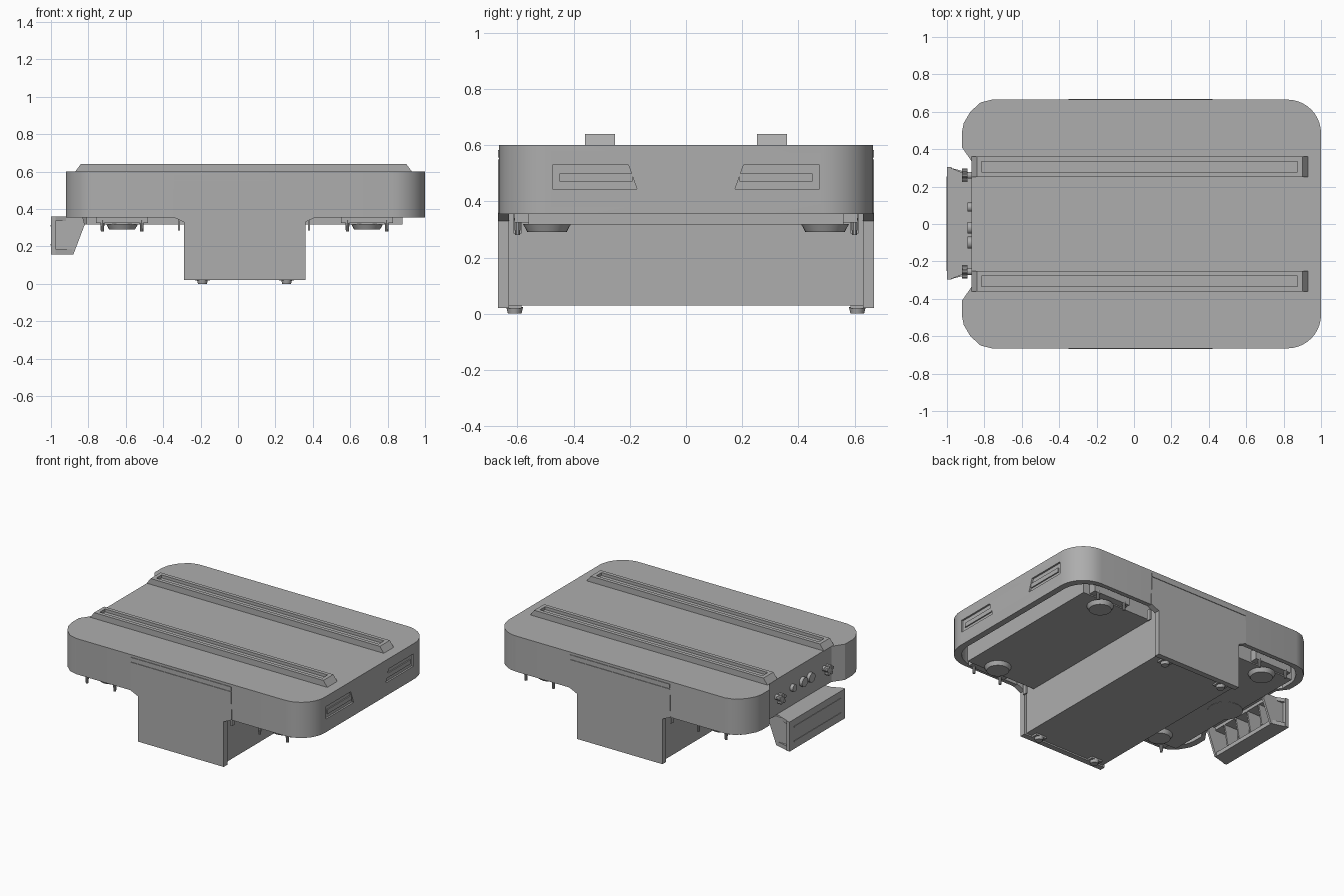
import bpy, bmesh, math
from mathutils import Matrix, Vector

if "Cube" in bpy.data.objects:
    bpy.data.objects.remove(bpy.data.objects["Cube"], do_unlink=True)

grey = bpy.data.materials.new("plain grey")
grey.use_nodes = True
colour = (0.42, 0.42, 0.42, 1)
grey.diffuse_color = colour
grey.node_tree.nodes["Principled BSDF"].inputs["Base Color"].default_value = colour
parts = []


def finish(name, bm):
    bmesh.ops.recalc_face_normals(bm, faces=bm.faces[:])
    mesh = bpy.data.meshes.new(name)
    bm.to_mesh(mesh)
    bm.free()
    mesh.materials.append(grey)
    ob = bpy.data.objects.new(name, mesh)
    bpy.context.collection.objects.link(ob)
    parts.append(ob)
    return ob


def prism(name, profile, lo, hi, axis):
    """Extrude a 2D profile along the x, y or z axis."""
    place = {"x": lambda a, b, h: (h, a, b),
             "y": lambda a, b, h: (a, h, b),
             "z": lambda a, b, h: (a, b, h)}[axis]
    bm = bmesh.new()
    ends = [[bm.verts.new(place(a, b, h)) for a, b in profile] for h in (lo, hi)]
    for ring in ends:
        bm.faces.new(ring)
    n = len(profile)
    for i in range(n):
        j = (i + 1) % n
        bm.faces.new((ends[0][i], ends[0][j], ends[1][j], ends[1][i]))
    return finish(name, bm)


def box(name, x0, x1, y0, y1, z0, z1):
    return prism(name, [(x0, y0), (x1, y0), (x1, y1), (x0, y1)], z0, z1, "z")


def disc(name, centre, r0, r1, depth, axis="z", sides=24):
    bm = bmesh.new()
    turn = Matrix.Rotation(math.pi / 2, 4, "Y") if axis == "x" else Matrix()
    bmesh.ops.create_cone(bm, cap_ends=True, segments=sides, radius1=r0, radius2=r1,
                          depth=depth, matrix=Matrix.Translation(centre) @ turn)
    return finish(name, bm)


# Housing: rounded outline with a notch on one end, hollow from below
half = [(0.82 + 0.18 * math.sin(a), 0.485 + 0.18 * math.cos(a))
        for a in [math.pi / 2 * (1 - i / 10) for i in range(11)]]
half += [(-0.76, 0.665), (-0.82, 0.65), (-0.875, 0.60), (-0.91, 0.54),
         (-0.92, 0.49), (-0.92, 0.41), (-0.868, 0.335)]
outline = half + [(x, -y) for x, y in reversed(half)]
bm = bmesh.new()


def ring(scale, z):
    return [bm.verts.new((0.04 + (x - 0.04) * scale, y * scale, z)) for x, y in outline]


rings = [ring(1, 0.6), ring(1, 0.355), ring(0.955, 0.355), ring(0.955, 0.56)]
bm.faces.new(rings[0])
bm.faces.new(rings[-1])
for upper, lower in zip(rings, rings[1:]):
    for i in range(len(outline)):
        j = (i + 1) % len(outline)
        bm.faces.new((upper[i], upper[j], lower[j], lower[i]))
housing = finish("housing", bm)

# Two recessed vents on the plain end, each with a raised bar
for side, s in (("left", 1), ("right", -1)):
    vent = [(0.175 * s, 0.445), (0.475 * s, 0.445), (0.475 * s, 0.53), (0.205 * s, 0.53)]
    cutter = prism("vent_cutter", vent, 0.988, 1.05, "x")
    parts.remove(cutter)
    cutter.hide_render = True
    cut = housing.modifiers.new("vent", "BOOLEAN")
    cut.object = cutter
    cut.operation = "DIFFERENCE"
    cut.solver = "EXACT"
    bpy.context.view_layer.objects.active = housing
    bpy.ops.object.modifier_apply(modifier=cut.name)
    bpy.data.objects.remove(cutter, do_unlink=True)
    bar = sorted((0.19 * s, 0.45 * s))
    box(f"vent_bar_{side}", 0.98, 0.996, *bar, 0.47, 0.50)

# Top rails with sloped ends and a sunken groove
for side, s in (("back", 1), ("front", -1)):
    y = 0.306 * s
    rail = prism(f"rail_{side}", [(-0.87, 0.6), (0.93, 0.6), (0.9, 0.64), (-0.84, 0.64)],
                 y - 0.054, y + 0.054, "y")
    bm = bmesh.new()
    bm.from_mesh(rail.data)
    top = max(bm.faces, key=lambda f: f.calc_center_median().z)
    bmesh.ops.inset_region(bm, faces=[top], thickness=0.036)
    inner = bmesh.ops.extrude_face_region(bm, geom=[top])
    bmesh.ops.delete(bm, geom=[top], context="FACES_ONLY")
    verts = [v for v in inner["geom"] if isinstance(v, bmesh.types.BMVert)]
    bmesh.ops.translate(bm, verts=verts, vec=Vector((0, 0, -0.02)))
    bm.to_mesh(rail.data)
    bm.free()

# Underside plate and the deep central box
box("base_plate", -0.81, 0.88, -0.56, 0.56, 0.317, 0.57)
box("central_box", -0.275, 0.345, -0.64, 0.64, 0.03, 0.5)

# End panels with a wide shoulder, a cap strip and small feet
panel = [(-0.29, 0.02), (0.36, 0.02), (0.36, 0.33), (0.42, 0.358), (0.415, 0.55),
         (-0.345, 0.55), (-0.35, 0.358), (-0.29, 0.33)]
for side, s in (("back", 1), ("front", -1)):
    y0, y1 = sorted((0.63 * s, 0.669 * s))
    prism(f"end_panel_{side}", panel, y0, y1, "y")
    box(f"panel_cap_{side}", -0.345, 0.415, y0, y1, 0.556, 0.583)
    for x in (-0.19, 0.26):
        box(f"box_foot_mount_{side}", x - 0.04, x + 0.04, 0.61 * s - 0.025,
            0.61 * s + 0.025, 0.018, 0.034)
        disc(f"box_foot_{side}", (x, 0.61 * s, 0.012), 0.024, 0.03, 0.024, sides=16)
    # Corner pads, brackets and pins below the wings
    for x in (-0.62, 0.69):
        disc(f"corner_pad_{side}", (x, 0.495 * s, 0.305), 0.07, 0.085, 0.028)
        b0, b1 = sorted((0.54 * s, 0.61 * s))
        box(f"pad_bracket_{side}", x - 0.14, x + 0.14, b0, b1, 0.325, 0.4)
        for dx in (-0.105, 0.105):
            disc(f"bracket_pin_{side}", (x + dx, 0.6 * s, 0.31), 0.009, 0.012, 0.06, sides=10)
    for x in (-0.315, 0.38):
        box(f"side_tab_{side}", x - 0.005, x + 0.005, 0.6 * s - 0.015,
            0.6 * s + 0.015, 0.285, 0.36)

# Rounded lobe under the notched end
disc("end_lobe", (-0.74, 0, 0.338), 0.11, 0.12, 0.045)

# Hanging tray: bevelled outer panel, shelf, floor, end cheeks and ribs
box("tray_outer_panel", -1.0, -0.975, -0.298, 0.305, 0.157, 0.36)
prism("tray_body", [(-0.98, -0.295), (-0.885, -0.27), (-0.885, 0.275), (-0.98, 0.3)],
      0.157, 0.185, "z")
prism("tray_shelf", [(-0.98, -0.295), (-0.87, -0.25), (-0.87, 0.255), (-0.98, 0.3)],
      0.335, 0.36, "z")
cheek = [(-0.98, 0.157), (-0.88, 0.157), (-0.82, 0.315), (-0.83, 0.358), (-0.98, 0.358)]
for y in (-0.27, 0.262):
    prism("tray_cheek", cheek, y, y + 0.015, "y")
rib = [(-0.98, 0.18), (-0.9, 0.18), (-0.87, 0.34), (-0.98, 0.34)]
for i in range(4):
    y = -0.165 + 0.11 * i
    prism("tray_rib", rib, y - 0.005, y + 0.005, "y")
for z in (0.205, 0.305):
    box("tray_trim", -1.003, -0.999, -0.25, 0.255, z, z + 0.008)

# Knobs and sockets on the notched end
for y in (-0.255, 0.26):
    disc("knob_stem", (-0.88, y, 0.48), 0.018, 0.018, 0.05, "x", 16)
    disc("knob_hub", (-0.905, y, 0.48), 0.026, 0.026, 0.025, "x", 16)
    for k in range(5):
        a = math.tau * k / 5
        disc("knob_lobe", (-0.905, y + 0.026 * math.sin(a), 0.48 + 0.026 * math.cos(a)),
             0.012, 0.012, 0.03, "x", 10)
for y, r in ((0.09, 0.024), (-0.02, 0.032), (-0.1, 0.032)):
    disc("socket", (-0.875, y, 0.48), r, r, 0.03, "x", 20)

# Smooth rounded surfaces, keep hard edges
bpy.ops.object.select_all(action="DESELECT")
for ob in parts:
    ob.select_set(True)
bpy.context.view_layer.objects.active = housing
bpy.ops.object.shade_smooth_by_angle(angle=math.radians(30))
